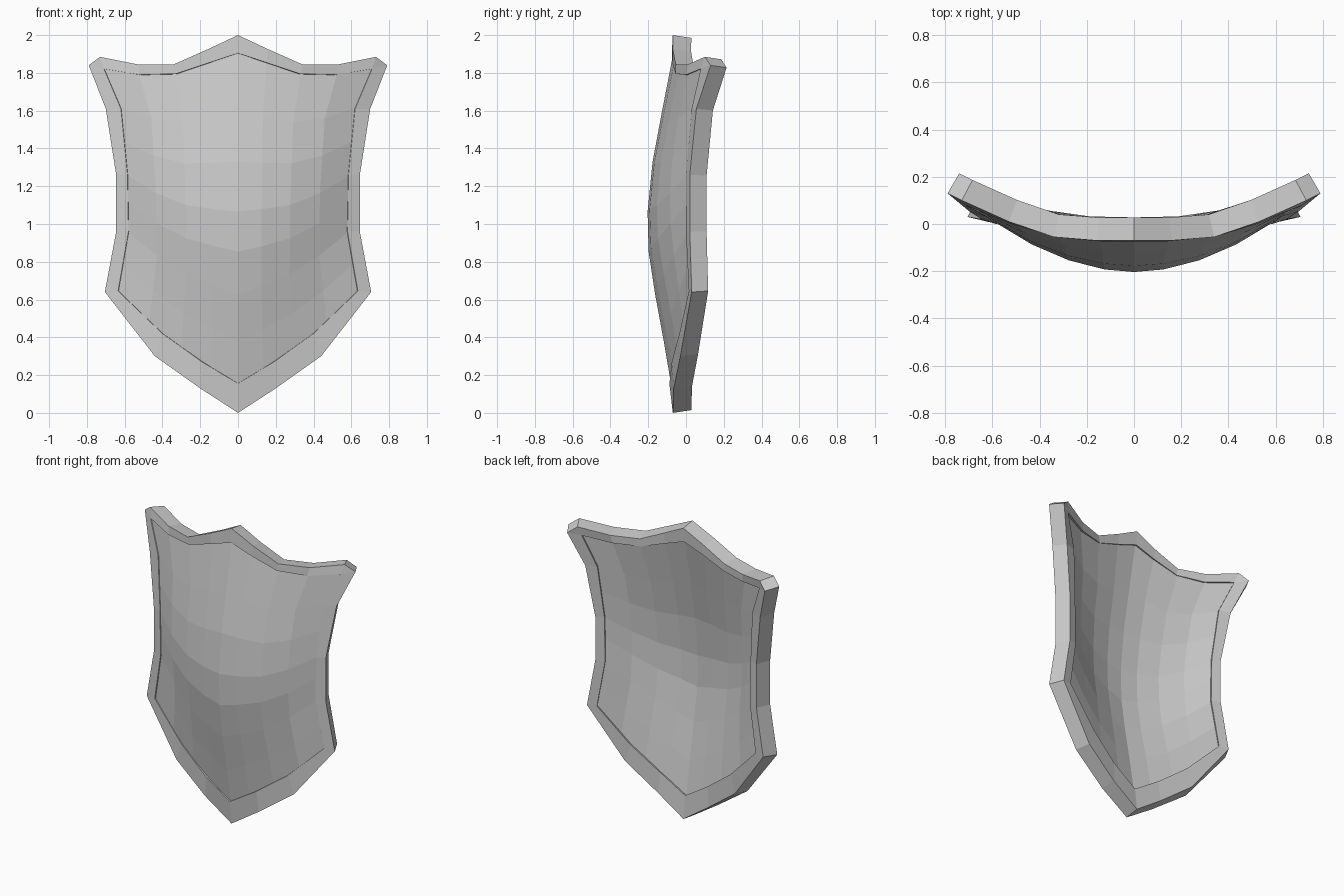
import bpy, bmesh, math
from mathutils import Vector

if "Cube" in bpy.data.objects:
    bpy.data.objects.remove(bpy.data.objects["Cube"])


def back(p, thick):
    """Point behind p, following the shield's curve inward."""
    a = 0.67 * p.x
    return Vector((p.x - thick * math.sin(a), p.y + thick * math.cos(a),
                   p.z - 0.015 * (p.z - 1) * thick / 0.1))


def lookup(pts, t):
    """Piecewise linear value at t from sorted (t, value) pairs."""
    if t <= pts[0][0]:
        return pts[0][1]
    for (a, va), (b, vb) in zip(pts, pts[1:]):
        if t <= b:
            return va + (vb - va) * (t - a) / (b - a)
    return pts[-1][1]


def finish(name, bm):
    bmesh.ops.remove_doubles(bm, verts=bm.verts, dist=0.004)
    bmesh.ops.recalc_face_normals(bm, faces=bm.faces)
    mesh = bpy.data.meshes.new(name)
    bm.to_mesh(mesh)
    bm.free()
    bpy.context.collection.objects.link(bpy.data.objects.new(name, mesh))


# Rim: half outlines (x, y, z) from top point round to bottom point
outer = [(0, -.07, 2), (.16, -.07, 1.925), (.34, -.055, 1.845), (.53, .01, 1.845),
         (.73, .10, 1.885), (.79, .13, 1.84), (.70, .055, 1.61), (.645, .02, 1.26),
         (.645, .02, .96), (.705, .03, .64), (.44, -.03, .30), (.20, -.065, .13),
         (0, -.07, 0)]
inner = [(0, -.075, 1.905), (.15, -.073, 1.855), (.33, -.055, 1.795), (.52, 0, 1.79),
         (.71, .078, 1.822), (.71, .078, 1.822), (.62, .03, 1.61), (.585, 0, 1.26),
         (.58, 0, .96), (.635, .015, .645), (.40, -.035, .42), (.19, -.075, .27),
         (0, -.088, .155)]


def full_loop(half):
    return [Vector(p) for p in half] + [Vector((-x, y, z)) for x, y, z in half[-2:0:-1]]


bm = bmesh.new()
sections = []
for o, i in zip(full_loop(outer), full_loop(inner)):
    sections.append([bm.verts.new(p) for p in (o, i, back(i, .098), back(o, .098))])
for s, t in zip(sections, sections[1:] + sections[:1]):
    for k in range(4):
        n = (k + 1) % 4
        bm.faces.new((s[k], s[n], t[n], t[k]))
bmesh.ops.dissolve_degenerate(bm, dist=0.0005, edges=bm.edges)
finish("rim", bm)

# Panel: bulging plate spanned between the rim's inner edges
us = [0, .21, .465, .73, 1]
us = [-u for u in us[:0:-1]] + us
vs = [0, .13, .27, .40, .52, .67, .82, 1]
top_z = [(0, 1.905), (.21, 1.855), (.465, 1.795), (.73, 1.79), (1, 1.822)]
low_z = [(0, .155), (.30, .27), (.63, .42), (1, .645)]
side_x = [(.645, .635), (.96, .58), (1.26, .585), (1.61, .62), (1.822, .71)]
side_y = [(.645, .015), (.96, 0), (1.26, 0), (1.61, .03), (1.822, .078)]
mid_y = [(.155, -.088), (.4, -.13), (.8, -.205), (1.0, -.216), (1.22, -.207),
         (1.6, -.135), (1.905, -.075)]


def panel_point(u, v):
    a = abs(u)
    z = lookup(low_z, a) * (1 - v) + lookup(top_z, a) * v
    edge_z = .645 + 1.177 * v
    blend = a ** (1.6 + .6 * v)
    y = lookup(mid_y, .155 + 1.75 * v) * (1 - blend) + lookup(side_y, edge_z) * blend
    x = u * lookup(side_x, edge_z)
    return Vector((x * 1.015, y + .010, 1 + (z - 1) * 1.012))


bm = bmesh.new()
front = [[bm.verts.new(panel_point(u, v)) for u in us] for v in vs]
rear = [[bm.verts.new(back(p.co, .078)) for p in row] for row in front]
for grid in (front, rear):
    for r, q in zip(grid, grid[1:]):
        for k in range(len(us) - 1):
            bm.faces.new((r[k], r[k + 1], q[k + 1], q[k]))


def border(g):
    return (g[0] + [r[-1] for r in g[1:]] + g[-1][-2::-1] + [r[0] for r in g[-2:0:-1]])


f, b = border(front), border(rear)
for k in range(len(f)):
    n = (k + 1) % len(f)
    bm.faces.new((f[k], f[n], b[n], b[k]))
finish("panel", bm)
